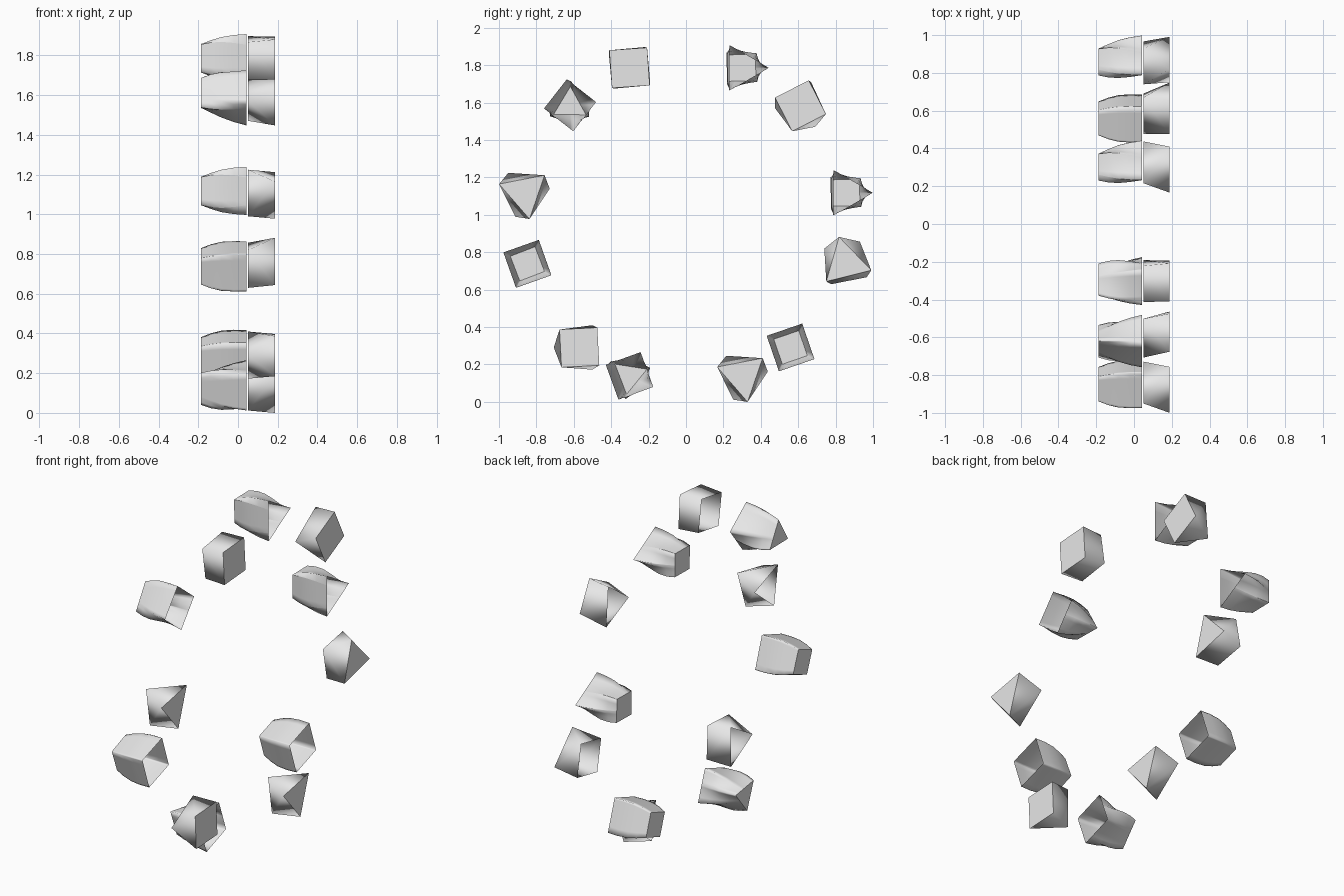
import bpy, bmesh
from math import pi, cos, sin, radians

cube = bpy.data.objects.get("Cube")
if cube:
    bpy.data.objects.remove(cube)

grey = bpy.data.materials.new("light_grey")
grey.use_nodes = True
colour = (0.8, 0.8, 0.8, 1)
grey.diffuse_color = colour
grey.node_tree.nodes["Principled BSDF"].inputs["Base Color"].default_value = colour

CAP_R, RIM_R = 0.1, 0.14


def polar(sides, turn, angle):
    """Radius of a unit regular polygon in one direction."""
    step = 2 * pi / sides
    return cos(pi / sides) / cos((angle - turn) % step - pi / sides)


def corners(sides, turn):
    return [(turn + i * 2 * pi / sides) % (2 * pi) for i in range(sides)]


def finish(name, bm, cap_x):
    """Smooth walls, flat cap with a sharp border."""
    bmesh.ops.recalc_face_normals(bm, faces=bm.faces[:])
    for f in bm.faces:
        f.smooth = not all(abs(v.co.x - cap_x) < 1e-4 for v in f.verts)
    for e in bm.edges:
        if any(not f.smooth for f in e.link_faces):
            e.smooth = False
    # an open shell: make sure the cap looks outward
    cap = next(f for f in bm.faces if not f.smooth)
    if cap.normal.x * cap_x < 0:
        bmesh.ops.reverse_faces(bm, faces=bm.faces[:])
    mesh = bpy.data.meshes.new(name)
    bm.to_mesh(mesh)
    bm.free()
    mesh.materials.append(grey)
    obj = bpy.data.objects.new(name, mesh)
    bpy.context.collection.objects.link(obj)


def bulged_cup(name, y, z, cap, rim):
    """Open cup swelling from a small cap polygon to a wider rim polygon."""
    cap = (cap[0], radians(cap[1]))
    rim = (rim[0], radians(rim[1]))
    angles = sorted({round(a, 4) for a in corners(*cap) + corners(*rim)
                     + corners(24, 0.02)})
    bm = bmesh.new()
    rings = []
    for t, r in ((0, CAP_R), (0.22, 0.122), (0.45, 0.137), (0.72, 0.142), (1, RIM_R)):
        ring = []
        for a in angles:
            d = r * ((1 - t) * polar(*cap, a) + t * polar(*rim, a))
            ring.append(bm.verts.new((-0.187 + 0.23 * t, y + d * cos(a), z + d * sin(a))))
        rings.append(ring)
    n = len(angles)
    for low, high in zip(rings, rings[1:]):
        for i in range(n):
            j = (i + 1) % n
            bm.faces.new((low[i], low[j], high[j], high[i]))
    bm.faces.new(rings[0])
    finish(name, bm, -0.187)


def faceted_cup(name, y, z, cap, rim):
    """Open cup stretched straight between a rim polygon and a cap polygon."""
    bm = bmesh.new()
    for x, r, (sides, turn) in ((0.187, 0.143, cap), (0.05, 0.137, rim)):
        for a in corners(sides, radians(turn)):
            bm.verts.new((x, y + r * cos(a), z + r * sin(a)))
    bmesh.ops.convex_hull(bm, input=bm.verts[:])
    bmesh.ops.dissolve_limit(bm, angle_limit=0.01, verts=bm.verts[:], edges=bm.edges[:])
    opening = [f for f in bm.faces if all(abs(v.co.x - 0.05) < 1e-4 for v in f.verts)]
    bmesh.ops.delete(bm, geom=opening, context='FACES_ONLY')
    finish(name, bm, 0.187)


# cups opening towards +x: y, z, cap (sides, turn), rim (sides, turn)
bulged = (
    (0.302, 1.786, (4, 46), (3, 0)),
    (0.858, 1.118, (4, 46), (3, 0)),
    (0.559, 0.291, (4, 64), (4, 64)),
    (-0.302, 0.139, (3, 21), (4, 65)),
    (-0.848, 0.738, (4, 66), (4, 64)),
    (-0.62, 1.586, (3, 89), (4, 7)),
)
for i, part in enumerate(bulged):
    bulged_cup(f"bulged_cup_{i + 1}", *part)

# cups opening towards -x
faceted = (
    (-0.302, 1.786, (4, 49), (4, 54)),
    (0.612, 1.583, (4, 72), (3, 65)),
    (0.853, 0.743, (3, 104), (4, 56)),
    (0.302, 0.14, (3, 41), (3, 9)),
    (-0.57, 0.291, (4, 48), (3, 60)),
    (-0.864, 1.118, (3, 41), (3, 9)),
)
for i, part in enumerate(faceted):
    faceted_cup(f"faceted_cup_{i + 1}", *part)
